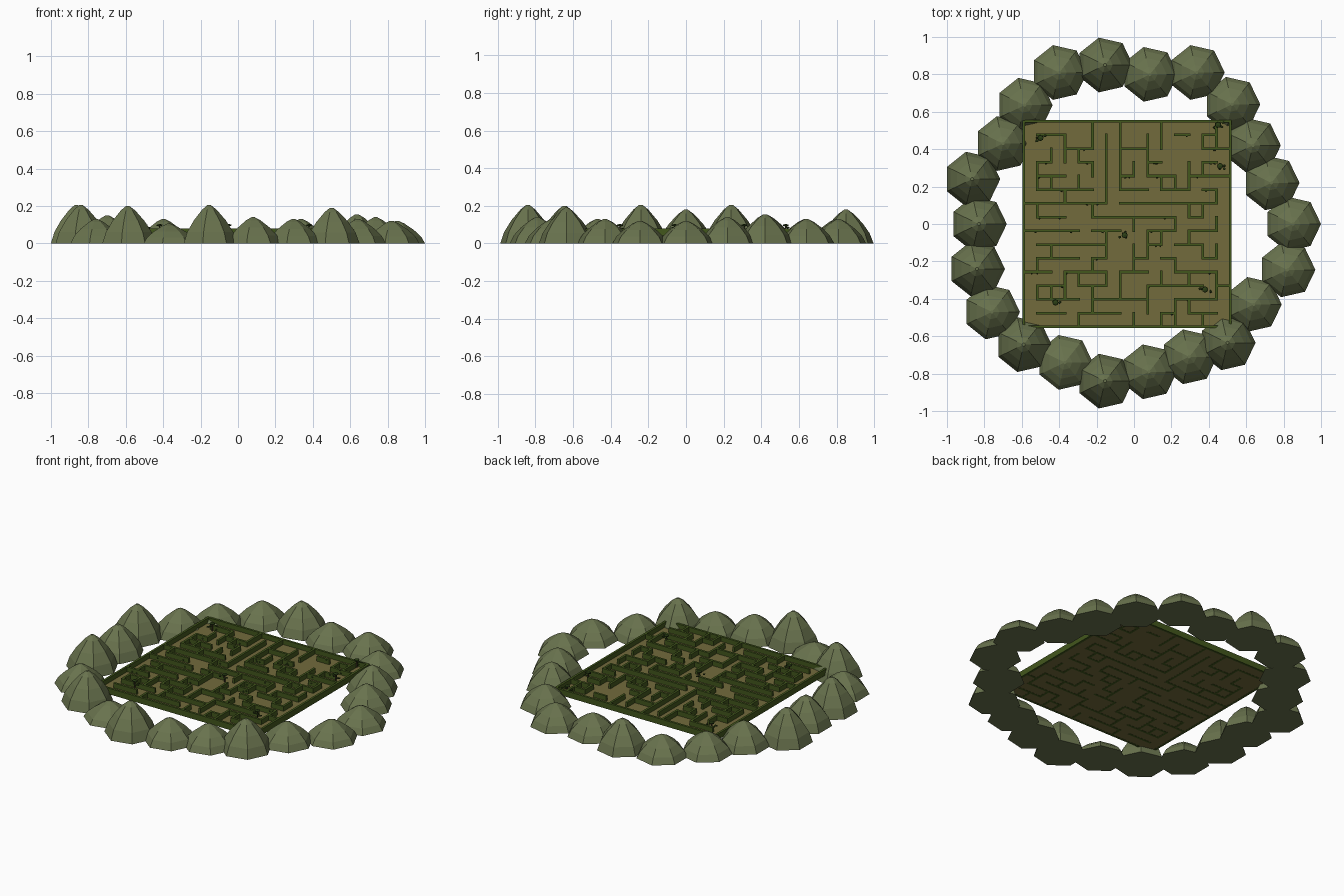
import bpy, bmesh, math, random
from mathutils import Matrix, Vector

random.seed(4)
cube = bpy.data.objects.get("Cube")
if cube:
    bpy.data.objects.remove(cube, do_unlink=True)


def material(name, r, g, b):
    m = bpy.data.materials.new(name)
    m.use_nodes = True
    m.diffuse_color = (r, g, b, 1)
    m.node_tree.nodes["Principled BSDF"].inputs["Base Color"].default_value = (r, g, b, 1)
    return m


ROCK = material("mossy rock", .14, .17, .075)
EARTH = material("dry earth", .17, .145, .045)
HEDGE = material("hedge green", .055, .095, .012)
LEAF = material("dark leaf", .025, .05, .008)
BARK = material("bark", .05, .035, .015)


def finish(name, bm, mat):
    bmesh.ops.recalc_face_normals(bm, faces=bm.faces)
    mesh = bpy.data.meshes.new(name)
    bm.to_mesh(mesh)
    bm.free()
    mesh.materials.append(mat)
    obj = bpy.data.objects.new(name, mesh)
    bpy.context.scene.collection.objects.link(obj)
    return obj


def add_box(bm, x0, x1, y0, y1, z0, z1):
    size = Matrix.Diagonal((x1 - x0, y1 - y0, z1 - z0, 1))
    centre = Vector((x0 + x1, y0 + y1, z0 + z1)) / 2
    bmesh.ops.create_cube(bm, size=1, matrix=Matrix.Translation(centre) @ size)


# Seven-sided mountains: stacked rings of (radius, height) fractions
PROFILE = [(1, 0), (.86, .3), (.6, .6), (.27, .88), (.06, 1)]
SIDES = 7
BASE_RADIUS = .15


def mountain(name, x, y, height):
    bm = bmesh.new()
    rings = []
    for r, h in PROFILE:
        ring = []
        for k in range(SIDES):
            a = math.tau * k / SIDES
            ring.append(bm.verts.new((x + BASE_RADIUS * r * math.cos(a),
                                      y + BASE_RADIUS * r * math.sin(a), height * h)))
        rings.append(ring)
    for low, high in zip(rings, rings[1:]):
        for k in range(SIDES):
            n = (k + 1) % SIDES
            bm.faces.new((low[k], low[n], high[n], high[k]))
    bm.faces.new(rings[0])
    bm.faces.new(rings[-1])
    finish(name, bm, ROCK)


RING = [(-.4, .81, .13), (-.155, .85, .18), (.085, .8, .13), (.335, .81, .13),
        (.525, .64, .13), (.635, .42, .155), (.735, .22, .14), (.85, 0, .12),
        (.82, -.245, .12), (.64, -.43, .13), (.5, -.635, .19), (.295, -.71, .13),
        (.08, -.79, .14), (-.155, -.84, .205), (-.37, -.74, .105), (-.59, -.645, .2),
        (-.76, -.47, .13), (-.84, -.24, .205), (-.83, 0, .18), (-.865, .24, .205),
        (-.7, .43, .15), (-.585, .635, .13)]
for i, (x, y, h) in enumerate(RING):
    mountain(f"mountain_{i + 1}", x, y, h)

# Maze floor
LEFT, RIGHT, FRONT, BACK = -.59, .515, -.55, .55
FLOOR, TOP, HALF = .05, .08, .007
bm = bmesh.new()
add_box(bm, LEFT, RIGHT, FRONT, BACK, FLOOR - .006, FLOOR)
finish("maze_floor", bm, EARTH)

# Hedge plan: one string per inner grid line, back to front
ACROSS = [".--........-.-.",
          "...--..--....--",
          ".-..-....-...-.",
          ".--....-.--.---",
          ".----..--.--.-.",
          "------.-------.",
          ".--..------.-..",
          "----.--..--.--.",
          ".-----...-.--..",
          ".---.-..-.-..-.",
          "--.---.--..---.",
          ".--.--...----.-",
          ".---.----..---.",
          ".--.---...-.--."]
# One string per inner grid line, left to right
ALONG = ["...--.-...-.-..",
         "..-.-....-..-..",
         ".--..-.....--..",
         "..-.-......-..-",
         "--.-..-...-.--.",
         ".-----..--.-...",
         "-----......--..",
         "...-...-.--...-",
         ".---....--..--.",
         "--..-...-..-..-",
         "....-..-..-..--",
         "...--.-.-..-.-.",
         ".-.-..-..-....-",
         "--...-.-.-.--.."]
CELLS = len(ACROSS[0])
STEP_X = (RIGHT - LEFT) / CELLS
STEP_Y = (BACK - FRONT) / CELLS


def runs(line):
    """Start and end of each unbroken stretch of hedge."""
    start = None
    for k, c in enumerate(line + "."):
        if c == "-" and start is None:
            start = k
        elif c != "-" and start is not None:
            yield start, k
            start = None


def hedge(bm, xa, xb, ya, yb):
    add_box(bm, xa - HALF, xb + HALF, ya - HALF, yb + HALF, FLOOR - .007, TOP)


bm = bmesh.new()
for j, line in enumerate(ACROSS, 1):
    y = BACK - j * STEP_Y
    for a, b in runs(line):
        hedge(bm, LEFT + a * STEP_X, LEFT + b * STEP_X, y, y)
for i, line in enumerate(ALONG, 1):
    x = LEFT + i * STEP_X
    for a, b in runs(line):
        hedge(bm, x, x, BACK - b * STEP_Y, BACK - a * STEP_Y)
finish("inner_hedges", bm, HEDGE)

# Outer hedge
bm = bmesh.new()
for x in (LEFT, RIGHT):
    hedge(bm, x, x, FRONT, BACK)
for y in (FRONT, BACK):
    hedge(bm, LEFT, RIGHT, y, y)
finish("outer_hedge", bm, HEDGE)


def add_blob(bm, x, y, z, width, height):
    bmesh.ops.create_icosphere(bm, subdivisions=1, radius=1, matrix=Matrix.Translation(
        (x, y, z)) @ Matrix.Diagonal((width, width, height, 1)))


# Small flat-topped trees
TREES = [(-.5, .46), (.45, .53), (.46, .31), (-.42, -.42), (.38, -.35), (-.05, -.06)]
for i, (x, y) in enumerate(TREES):
    trunk, crown = bmesh.new(), bmesh.new()
    add_box(trunk, x - .003, x + .003, y - .003, y + .003, FLOOR, .095)
    add_blob(crown, x, y, .097, .018, .007)
    for k in range(4):
        add_blob(crown, x + random.uniform(-.03, .03), y + random.uniform(-.018, .018),
                 random.uniform(.07, .088), .008, .005)
    finish(f"tree_trunk_{i + 1}", trunk, BARK)
    finish(f"tree_crown_{i + 1}", crown, LEAF)

# Leafy tufts beside the hedges
bm = bmesh.new()
for k in range(40):
    j = random.randrange(len(ACROSS))
    a, b = random.choice(list(runs(ACROSS[j])))
    add_blob(bm, LEFT + random.uniform(a, b) * STEP_X,
             BACK - (j + 1) * STEP_Y - HALF, random.uniform(FLOOR + .005, TOP), .006, .005)
finish("hedge_tufts", bm, LEAF)
